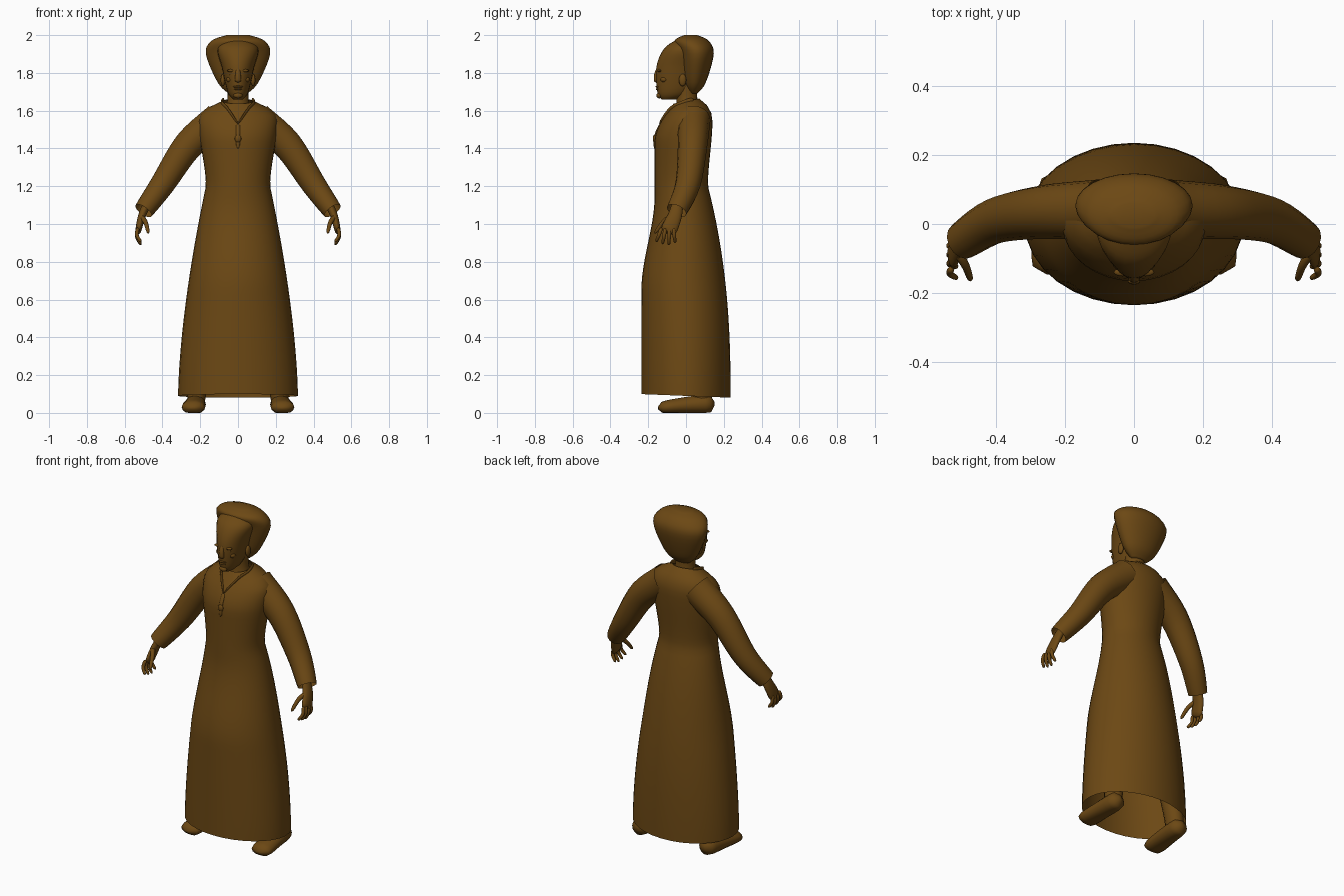
import bpy, bmesh, math
from mathutils import Vector

if "Cube" in bpy.data.objects:
    bpy.data.objects.remove(bpy.data.objects["Cube"], do_unlink=True)

COLOUR = (.15, .065, .007, 1)
brown = bpy.data.materials.new("brown_cloth")
brown.use_nodes = True
brown.diffuse_color = COLOUR
brown.node_tree.nodes["Principled BSDF"].inputs["Base Color"].default_value = COLOUR


def finish(name, bm, mirror):
    """Turn a bmesh into a smooth brown object, mirrored across x if asked."""
    bmesh.ops.recalc_face_normals(bm, faces=bm.faces)
    mesh = bpy.data.meshes.new(name)
    bm.to_mesh(mesh)
    bm.free()
    mesh.shade_smooth()
    mesh.materials.append(brown)
    obj = bpy.data.objects.new(name, mesh)
    bpy.context.collection.objects.link(obj)
    if mirror:
        obj.modifiers.new("mirror", "MIRROR").use_mirror_merge = False


def skin(name, rings, closed=True, mirror=False):
    """Bridge rings of points into one surface."""
    bm = bmesh.new()
    loops = [[bm.verts.new(point) for point in ring] for ring in rings]
    for low, high in zip(loops, loops[1:]):
        for i in range(len(low)):
            bm.faces.new((low[i - 1], low[i], high[i], high[i - 1]))
    if closed:
        bm.faces.new(loops[0])
        bm.faces.new(loops[-1])
    finish(name, bm, mirror)


def ring(centre, u, v, sides):
    """Ellipse of points around a centre with half axes u and v."""
    angles = [math.tau * i / sides for i in range(sides)]
    return [centre + u * math.cos(a) + v * math.sin(a) for a in angles]


def spline(rows, steps=5):
    """Smooth curve through rows of any number of values."""
    rows = [Vector(row) for row in rows]
    padded = [rows[0]] + rows + [rows[-1]]
    result = []
    for a, b, c, d in zip(padded, padded[1:], padded[2:], padded[3:]):
        for k in range(steps):
            t = k / steps
            curve = (a * -1 + b * 3 - c * 3 + d) * t + a * 2 - b * 5 + c * 4 - d
            result.append(b + ((c - a) + curve * t) * t / 2)
    return result + [rows[-1]]


def level_ring(z, half_width, front, back, sides=24):
    centre = Vector((0, (front + back) / 2, z))
    return ring(centre, Vector((half_width, 0, 0)), Vector((0, (back - front) / 2, 0)), sides)


def stack(name, rows):
    """Level rings from rows of height, half width, front and back."""
    skin(name, [level_ring(*row) for row in spline(rows)])


def tube(name, path, start, end, side=(1, 0, 0), closed=True, mirror=True, floor=None):
    """Tapered limb; start and end give half sizes along side and across it."""
    points = spline(path)
    last = len(points) - 1
    rings = []
    for k, point in enumerate(points):
        t = k / last
        along = (points[min(k + 1, last)] - points[max(k - 1, 0)]).normalized()
        u = Vector(side)
        u = (u - along * u.dot(along)).normalized()
        size = Vector(start).lerp(Vector(end), t)
        if closed:
            size *= math.sqrt(max(1 - abs(2 * t - 1) ** 6, .05))
        loop = ring(point, u * size.x, along.cross(u) * size.y, 14)
        if floor is not None:
            for p in loop:
                p.z = max(p.z, floor)
        rings.append(loop)
    skin(name, rings, closed, mirror)


def blob(name, centre, size, mirror=False):
    """Small rounded lump."""
    bm = bmesh.new()
    bmesh.ops.create_uvsphere(bm, u_segments=12, v_segments=8, radius=1)
    bmesh.ops.scale(bm, vec=size, verts=bm.verts)
    bmesh.ops.translate(bm, vec=centre, verts=bm.verts)
    finish(name, bm, mirror)


def ease(value, low, high):
    t = min(max((value - low) / (high - low), 0), 1)
    return t * t * (3 - 2 * t)


# Long robe: flared skirt, fitted waist, rounded shoulders, open hem and neck
HEM, WAIST, SHOULDER, NECK = .09, 1.2, 1.55, 1.65
robe_rings = []
STEPS = 44
for k in range(STEPS + 1):
    z = HEM + (NECK - HEM) * k / STEPS
    skirt = max((WAIST - z) / (WAIST - HEM), 0)
    chest = ease(z, WAIST, SHOULDER)
    bust = max((z - 1.45) / .2, 0)
    slope = max((z - SHOULDER) / (NECK - SHOULDER), 0)
    half_width = .17 + .147 * (1 - (1 - skirt) ** 1.6) + .04 * chest - .13 * slope ** 2
    front = -.166 - .07 * (1 - ease(z, .65, 1.15)) + .1 * bust ** 1.4
    back = .116 + .12 * (1 - (1 - skirt) ** 2.4) + .024 * chest - .07 * slope ** 2
    loop = level_ring(z, half_width, front, back, 32)
    for p in loop:
        p.z += p.y * (.2 * slope - .04 * skirt ** 4)
    robe_rings.append(loop)
skin("robe", robe_rings, closed=False)

# Sleeves
tube("sleeves", [(.1, .04, 1.55), (.26, .035, 1.42), (.4, .01, 1.21), (.5, -.05, 1.07)],
     (.09, .095), (.055, .052), side=(0, 1, 0), closed=False)

# Hands
tube("palms", [(.47, -.04, 1.13), (.51, -.06, 1.04), (.53, -.1, .95)],
     (.027, .024), (.048, .016), side=(0, 1, 0))
for finger in range(4):
    y = -.13 + .021 * finger
    tip_y = y * 1.6 + .05
    length = .08 - .012 * abs(finger - 1.7)
    tube(f"fingers_{finger + 1}",
         [(.53, y, .98), (.535, (y + tip_y) / 2, .97 - length / 2), (.513, tip_y, .965 - length)],
         (.011, .011), (.008, .008))
tube("thumbs", [(.515, -.08, 1.04), (.49, -.12, 1.01), (.474, -.165, .95)],
     (.015, .015), (.009, .009))

# Shoes and lower legs
tube("shoes", [(.222, .15, .05), (.23, 0, .04), (.24, -.147, .025)],
     (.052, .056), (.066, .034), floor=0)
tube("lower_legs", [(.222, .08, .04), (.21, .08, .16), (.15, .03, .55)],
     (.045, .055), (.055, .06))

# Neck, head and swept back hair as rows of height, half width, front, back
stack("neck", [(1.58, .075, -.06, .075), (1.66, .056, -.05, .06), (1.75, .055, -.05, .06)])
stack("head", [(1.66, .025, -.13, -.05), (1.7, .055, -.152, .03), (1.83, .086, -.157, .1),
               (1.93, .108, -.115, .1), (1.98, .05, -.04, .05)])
stack("hair", [(1.69, .05, .02, .06), (1.75, .108, -.01, .105), (1.9, .17, -.035, .147),
               (1.97, .14, -.06, .12), (2, .06, -.01, .06)])

# Face details
tube("nose", [(0, -.145, 1.83), (0, -.158, 1.79), (0, -.157, 1.75)],
     (.01, .008), (.019, .014), mirror=False)
blob("brows", (.033, -.14, 1.812), (.026, .012, .008), True)
blob("eyes", (.032, -.135, 1.793), (.014, .007, .007), True)
blob("cheeks", (.042, -.115, 1.765), (.02, .02, .016), True)
blob("ears", (.08, -.018, 1.762), (.012, .02, .033), True)
blob("upper_lip", (0, -.15, 1.727), (.026, .011, .006))
blob("lower_lip", (0, -.149, 1.714), (.021, .011, .006))
blob("chin", (0, -.142, 1.68), (.024, .015, .015))

# Collar edges, front placket and pendant
tube("collar_edges", [(.075, .04, 1.66), (.085, -.02, 1.64), (.055, -.08, 1.61), (0, -.14, 1.53)],
     (.006, .014), (.006, .01))
tube("placket", [(0, -.135, 1.53), (0, -.162, 1.47), (0, -.167, 1.4)],
     (.012, .006), (.01, .005), mirror=False)
blob("pendant", (0, -.167, 1.452), (.018, .009, .02))
